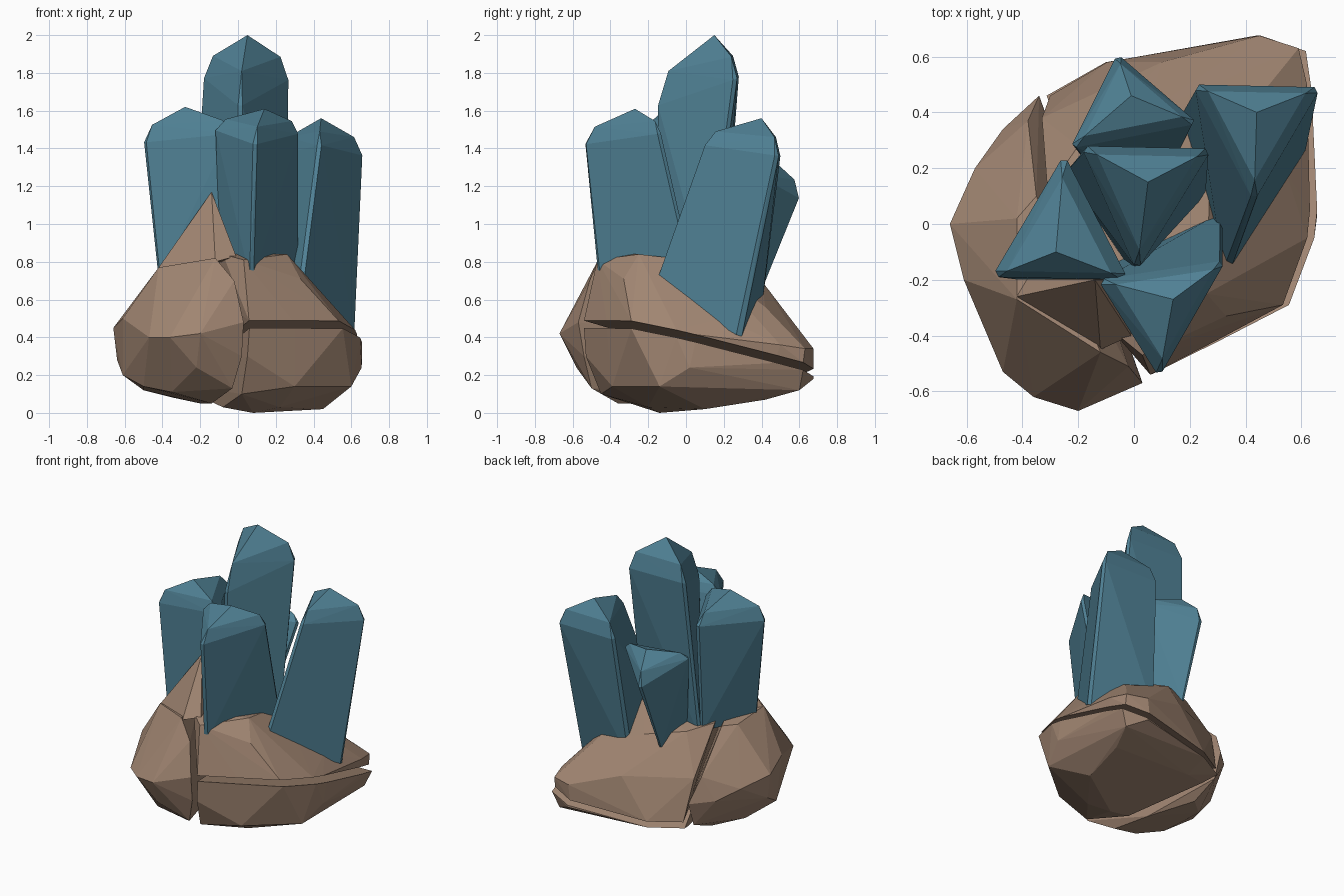
import bpy, bmesh
from mathutils import Vector as V


def material(name, rgb):
    m = bpy.data.materials.new(name)
    m.diffuse_color = (*rgb, 1)
    return m


ROCK = material("rock_brown", (0.36, 0.24, 0.17))
GEM = material("crystal_teal", (0.08, 0.22, 0.30))


def hull(name, pts, mat):
    """Faceted convex chunk around the given points."""
    bm = bmesh.new()
    for p in pts:
        bm.verts.new(p)
    res = bmesh.ops.convex_hull(bm, input=bm.verts)
    junk = {g for g in res["geom_interior"] + res["geom_unused"]
            if isinstance(g, bmesh.types.BMVert)}
    bmesh.ops.delete(bm, geom=list(junk), context='VERTS')
    bmesh.ops.recalc_face_normals(bm, faces=bm.faces)
    me = bpy.data.meshes.new(name)
    bm.to_mesh(me)
    bm.free()
    me.materials.append(mat)
    ob = bpy.data.objects.new(name, me)
    bpy.context.collection.objects.link(ob)
    return ob


def crystal(name, base, top, tip, chamfer=0.05):
    """Three-sided shard: chamfered corners, steep shoulders and a blunt point."""
    tip = V(tip)
    pts = [tip]
    for ring in (base, top):
        ring = [V(p) for p in ring]
        for i, c in enumerate(ring):
            for n in (ring[i - 1], ring[(i + 1) % 3]):
                pts.append(c.lerp(n, chamfer))
    for c in top:
        s = V(c).lerp(tip, 0.24)
        s.z = max(s.z, V(c).lerp(tip, 0.5).z)
        pts.append(s)
    return hull(name, pts, GEM)


# Outline of the sloping crack shared by the upper and lower boulders
RIM = [(.06, -.54), (.3, -.42), (.55, -.29), (.64, -.05), (.65, .05), (.63, .48),
       (.61, .62), (.45, .675), (.25, .635), (.08, .61), (-.1, .58), (-.31, .46)]


def rim(offset, sx=1):
    return [(x * sx, y, .326 + .125 * x - .25 * y + offset) for x, y in RIM]


# Left boulder, beside the upright crack
hull("rock_left", [
    (-.66, 0, .45), (-.61, -.2, .5), (-.47, -.53, .4), (-.36, -.62, .4),
    (-.2, -.67, .42), (.03, -.57, .48), (-.34, .46, .33), (-.47, .34, .34),
    (-.57, .2, .4), (-.64, 0, .28), (-.61, -.14, .2), (-.5, -.3, .14),
    (-.35, -.4, .11), (-.14, -.36, .05), (-.2, -.1, .05), (-.5, .05, .12),
    (-.34, .2, .08), (-.34, .4, .16), (-.22, -.58, .24), (-.03, -.5, .13),
    (.02, -.54, .3), (-.42, -.27, .77), (-.12, -.46, .82), (-.02, -.51, .7),
    (-.42, .02, .75), (-.35, .1, .75), (-.38, .37, .5)], ROCK)

# Spike leaning on the left crystal
hull("rock_spike", [
    (-.42, -.26, .77), (-.12, -.45, .8), (-.01, -.4, .83), (-.03, -.2, .8),
    (-.36, -.15, .76), (-.14, -.2, 1.17), (-.12, -.26, 1.06)], ROCK)

# Upper right boulder, above the sloping crack
hull("rock_upper", rim(.02, .97) + [
    (.62, .5, .36), (.59, .63, .34), (.45, .675, .34), (.1, .58, .46),
    (-.33, .38, .48), (-.08, -.38, .84), (.03, -.47, .81), (.26, -.25, .84),
    (.33, -.33, .71), (.45, -.14, .62), (.27, .1, .8), (.05, .4, .7),
    (-.2, .28, .74), (-.31, .12, .77), (.54, .2, .5), (.42, .42, .56)], ROCK)

# Lower right boulder, below the sloping crack
hull("rock_lower", rim(-.02, 1.01) + [
    (.02, -.45, .1), (.05, -.53, .3), (.3, -.39, .14), (.6, -.14, .14),
    (.655, .02, .24), (.45, .1, .02), (.22, -.2, .03), (.08, -.14, 0),
    (-.08, -.15, .03), (.2, .3, .06), (.5, .42, .07), (.57, .6, .12),
    (.45, .675, .18), (-.1, .42, .09), (-.27, .36, .12)], ROCK)

# Crystals: base triangle, shoulder triangle, tip
crystal("crystal_centre",
        [(-.26, .2, .7), (.27, .12, .7), (-.01, -.17, .7)],
        [(-.19, .28, 1.78), (.28, .27, 1.77), (.01, -.17, 1.62)], (.05, .15, 2.0))
crystal("crystal_left",
        [(-.43, -.2, .72), (-.07, -.19, .72), (-.25, .2, .72)],
        [(-.51, -.19, 1.43), (-.02, -.2, 1.48), (-.25, .25, 1.48)], (-.28, -.1, 1.62))
crystal("crystal_front",
        [(.07, -.48, .72), (.33, .05, .72), (-.1, -.15, .72)],
        [(.09, -.55, 1.42), (.33, -.13, 1.48), (-.13, -.2, 1.5)], (.14, -.27, 1.61))
crystal("crystal_right",
        [(.63, .29, .4), (.15, .4, .5), (.33, -.19, .68)],
        [(.67, .49, 1.36), (.21, .5, 1.36), (.43, .08, 1.42)], (.44, .4, 1.56))
crystal("crystal_back",
        [(-.08, .41, .64), (-.13, .15, .66), (.12, .15, .66)],
        [(-.06, .61, 1.13), (-.23, .27, 1.27), (.23, .36, 1.27)], (-.01, .46, 1.34))
